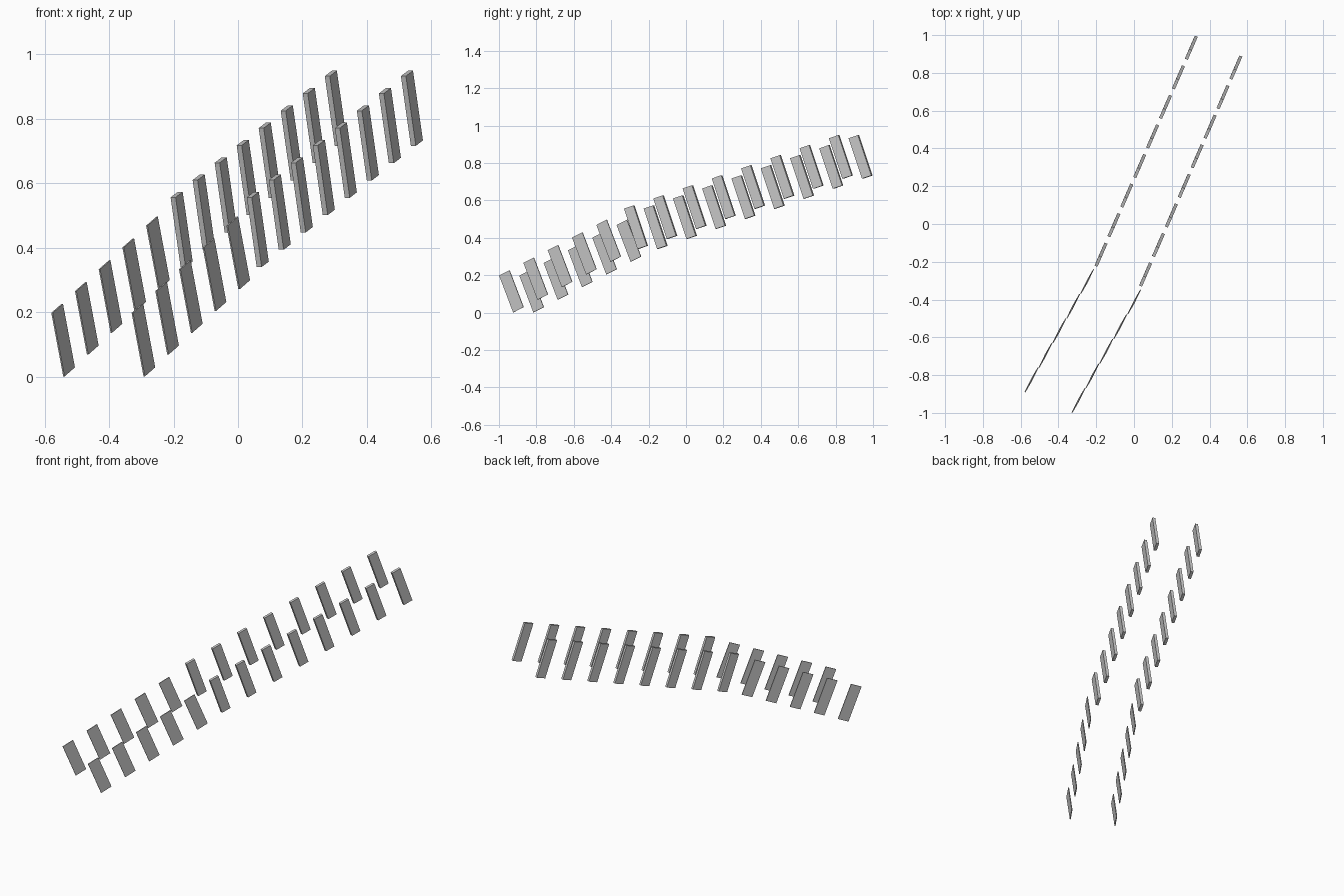
import bpy
from mathutils import Vector

if "Cube" in bpy.data.objects:
    bpy.data.objects.remove(bpy.data.objects["Cube"])

grey = bpy.data.materials.new("plain grey")
grey.diffuse_color = (0.58, 0.58, 0.58, 1)
grey.use_nodes = True
grey.node_tree.nodes["Principled BSDF"].inputs["Base Color"].default_value = grey.diffuse_color


def slat(name, corner, length, width, thick):
    """Box spanned by three edge vectors from its upper front-left corner."""
    c = Vector(corner)
    verts = [c + a * length + b * width + d * thick
             for a in (0, 1) for b in (0, 1) for d in (0, 1)]
    faces = [(0, 1, 3, 2), (4, 6, 7, 5), (0, 4, 5, 1),
             (2, 3, 7, 6), (0, 2, 6, 4), (1, 5, 7, 3)]
    # keep the normals pointing outwards
    if length.cross(width).dot(thick) < 0:
        faces = [f[::-1] for f in faces]
    mesh = bpy.data.meshes.new(name)
    mesh.from_pydata(verts, [], faces)
    mesh.materials.append(grey)
    obj = bpy.data.objects.new(name, mesh)
    bpy.context.collection.objects.link(obj)


def run(name, start, step, count, length, width, thick):
    for i in range(count):
        slat(f"{name}_{i + 1}", Vector(start) + i * Vector(step), length, width, thick)


# lower flight: five thin, slightly skewed plates per side
low_len = Vector((0.037, 0.075, -0.197))
low_wid = Vector((0.032, 0.055, 0.028))
low_thick = low_wid.cross(-low_len).normalized() * 0.005
low_step = (0.0735, 0.130, 0.0676)
for side, start in (("right", (-0.330, -0.997, 0.198)), ("left", (-0.579, -0.889, 0.198))):
    run(f"lower_baluster_{side}", start, low_step, 5, low_len, low_wid, low_thick)

# upper flight: eight thicker bars per side
up_len = Vector((0.031, 0.072, -0.216))
up_wid = Vector((0.022, 0.050, 0.017))
up_thick = Vector((0.0155, -0.0067, 0))
up_step = (0.0683, 0.1565, 0.0537)
for side, start in (("right", (0.027, -0.325, 0.556)), ("left", (-0.209, -0.220, 0.556))):
    run(f"upper_baluster_{side}", start, up_step, 8, up_len, up_wid, up_thick)
